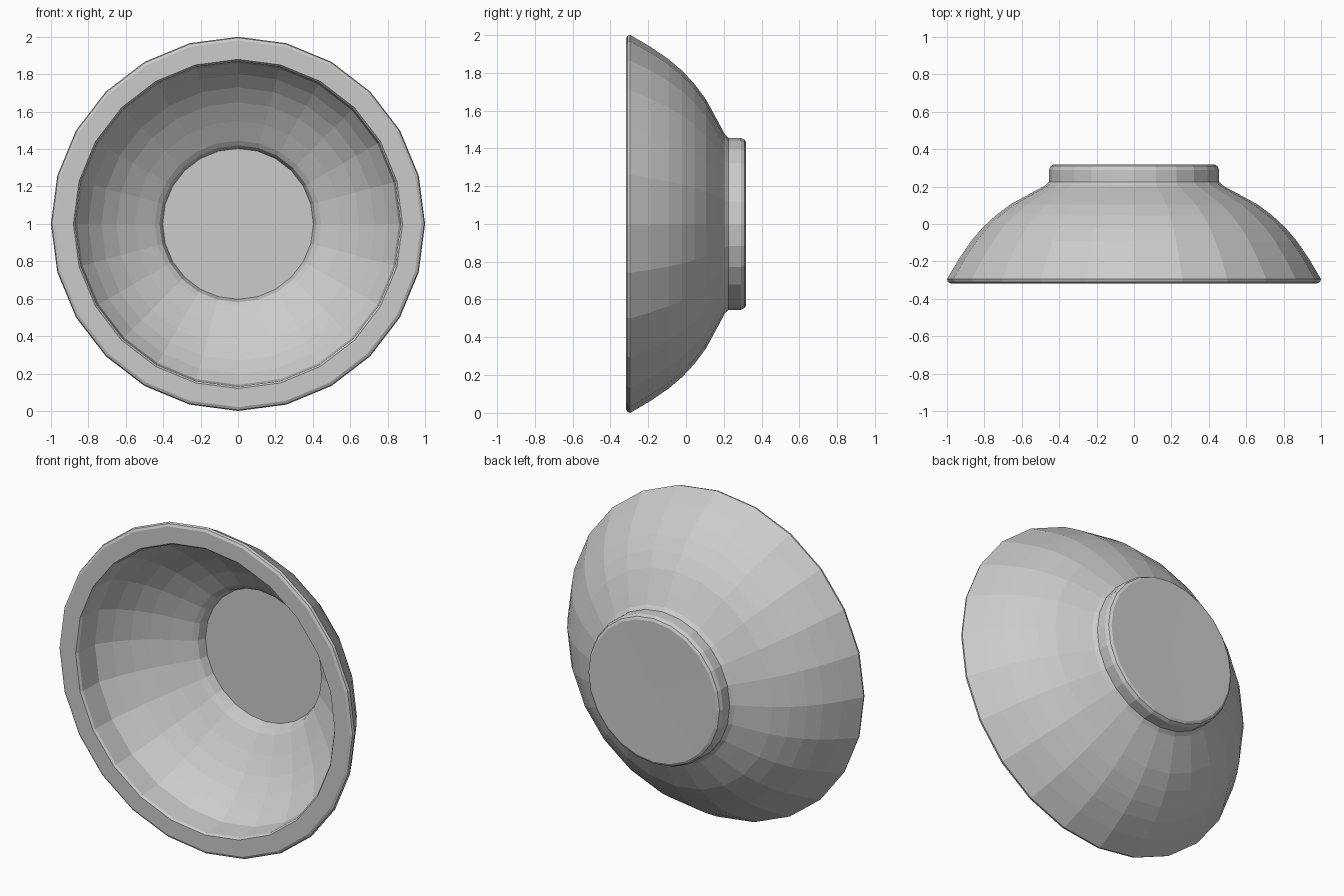
import bpy, bmesh
from math import sin, cos, pi

if "Cube" in bpy.data.objects:
    bpy.data.objects.remove(bpy.data.objects["Cube"])

SIDES = 24
CENTRE_Z = 1.0

# Closed bowl section as (radius, y): base centre, foot, outer wall, rim, inner wall, floor centre
PROFILE = [
    (0.0, 0.315), (0.43, 0.318), (0.445, 0.31), (0.455, 0.29), (0.455, 0.225), (0.475, 0.205),
    (0.55, 0.165), (0.66, 0.105), (0.74, 0.045), (0.81, -0.02), (0.87, -0.09),
    (0.935, -0.185), (1.0, -0.295), (0.995, -0.31), (0.98, -0.318),
    # thick rim band, then the thin wall and the step down to the floor
    (0.88, -0.318), (0.87, -0.305), (0.86, -0.16), (0.80, -0.075), (0.73, 0.0),
    (0.65, 0.065), (0.55, 0.13), (0.445, 0.19), (0.42, 0.21), (0.403, 0.26), (0.0, 0.26),
]


def lathe(name, profile, sides):
    """Revolve a section round the y axis, with single points on the axis."""
    bm = bmesh.new()
    rings = []
    for r, y in profile:
        count = sides if r > 0 else 1
        rings.append([bm.verts.new((r * sin(2 * pi * i / sides), y,
                                    CENTRE_Z + r * cos(2 * pi * i / sides)))
                      for i in range(count)])
    for a, b in zip(rings, rings[1:]):
        for i in range(sides):
            j = (i + 1) % sides
            corners = [a[i % len(a)], a[j % len(a)], b[j % len(b)], b[i % len(b)]]
            bm.faces.new(list(dict.fromkeys(corners)))
    bmesh.ops.recalc_face_normals(bm, faces=bm.faces[:])
    mesh = bpy.data.meshes.new(name)
    bm.to_mesh(mesh)
    bm.free()
    obj = bpy.data.objects.new(name, mesh)
    bpy.context.collection.objects.link(obj)
    return obj


# Faceted bowl lying on its side, opening to the front
lathe("bowl", PROFILE, SIDES)
